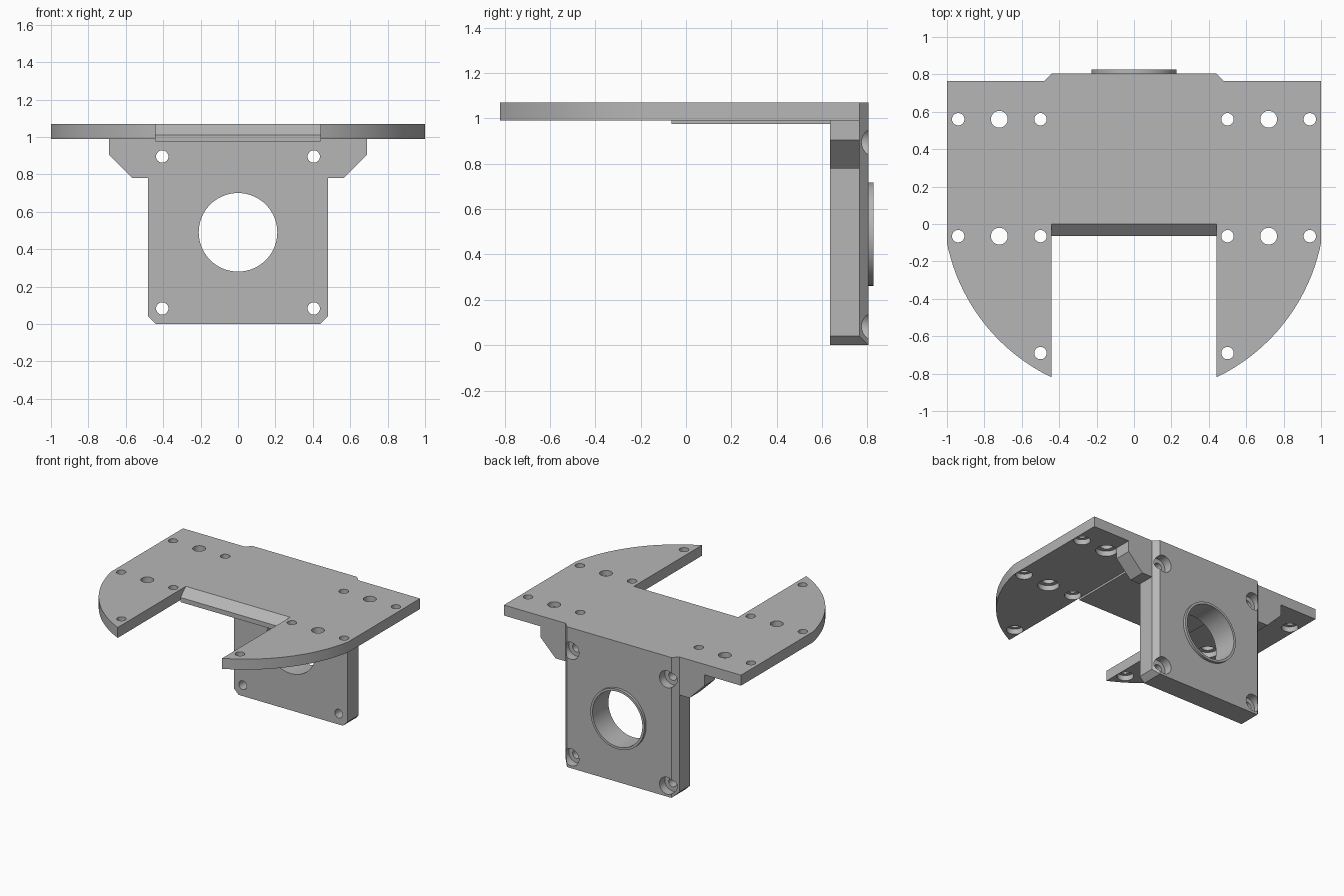
import bpy, bmesh, math
from mathutils import Vector

cube = bpy.data.objects.get("Cube")
if cube:
    bpy.data.objects.remove(cube, do_unlink=True)

grey = bpy.data.materials.new("light grey")
grey.use_nodes = True
COLOR = (0.47, 0.47, 0.47, 1)
grey.diffuse_color = COLOR
grey.node_tree.nodes["Principled BSDF"].inputs["Base Color"].default_value = COLOR

# A profile point (u, v) at depth t, for each extrusion axis
PLACE = {"x": lambda u, v, t: Vector((t, u, v)),
         "y": lambda u, v, t: Vector((u, t, v)),
         "z": lambda u, v, t: Vector((u, v, t))}


def loft(bm, rings):
    """Closed solid through rings of equal point count."""
    rows = [[bm.verts.new(p) for p in ring] for ring in rings]
    n = len(rows[0])
    for a, b in zip(rows, rows[1:]):
        for i in range(n):
            j = (i + 1) % n
            bm.faces.new((a[i], a[j], b[j], b[i]))
    bm.faces.new(rows[0])
    bm.faces.new(rows[-1])


def prism(bm, axis, points, start, end):
    loft(bm, [[PLACE[axis](u, v, t) for u, v in points] for t in (start, end)])


def stepped(bm, axis, centre, steps, sides=40):
    """Round solid with (radius, depth) steps along the axis."""
    turn = [2 * math.pi * i / sides for i in range(sides)]
    loft(bm, [[PLACE[axis](centre[0] + r * math.cos(a), centre[1] + r * math.sin(a), t)
               for a in turn] for r, t in steps])


def finish(name, bm):
    bmesh.ops.recalc_face_normals(bm, faces=bm.faces)
    mesh = bpy.data.meshes.new(name)
    bm.to_mesh(mesh)
    bm.free()
    mesh.materials.append(grey)
    obj = bpy.data.objects.new(name, mesh)
    bpy.context.collection.objects.link(obj)
    return obj


def activate(obj):
    bpy.ops.object.select_all(action="DESELECT")
    obj.select_set(True)
    bpy.context.view_layer.objects.active = obj


def cut(obj, bm):
    cutter = finish("cutter", bm)
    cutter.hide_render = True
    mod = obj.modifiers.new("cut", "BOOLEAN")
    mod.operation = "DIFFERENCE"
    mod.solver = "EXACT"
    mod.object = cutter
    activate(obj)
    bpy.ops.object.modifier_apply(modifier=mod.name)
    bpy.data.objects.remove(cutter, do_unlink=True)


def both_sides(half):
    return half + [(-u, v) for u, v in reversed(half)]


TOP, UNDER = 1.07, 0.99
FRONT, STEP, BACK = 0.635, 0.765, 0.805
SLOT, WIDE = 0.44, 0.48
BORE_Z = 0.49

# Top plate: rounded front arms, slot between them, small step at the back
arc_r, arc_y = 1.02, 0.10
a0, a1 = math.acos(SLOT / arc_r), math.acos(1 / arc_r)
arc = [(arc_r * math.cos(a0 + (a1 - a0) * i / 28),
        arc_y - arc_r * math.sin(a0 + (a1 - a0) * i / 28)) for i in range(29)]
half = [(SLOT, 0)] + arc + [(1, STEP), (WIDE, STEP), (SLOT, BACK)]
bm = bmesh.new()
prism(bm, "z", both_sides(half), UNDER, TOP)
plate = finish("top_plate", bm)

# Plate screw holes, counterbored from below
bm = bmesh.new()
small = [(x, y) for x in (0.5, 0.94) for y in (0.56, -0.065)] + [(0.5, -0.69)]
large = [(0.72, 0.56), (0.72, -0.065)]
for holes, r, wide in ((small, 0.033, 0.058), (large, 0.045, 0.075)):
    for x, y in holes:
        for side in (1, -1):
            stepped(bm, "z", (side * x, y),
                    [(wide, 0.9), (wide, 1.03), (r, 1.03), (r, 1.2)])
cut(plate, bm)

# Sloped lip in the slot, continuing as a thin pad under the plate
bm = bmesh.new()
prism(bm, "x", [(0, TOP), (-0.065, 1.01), (-0.065, 0.975), (FRONT, 0.975),
                (FRONT, UNDER), (0, UNDER)], -SLOT, SLOT)
lip = finish("slot_lip", bm)

# Upright mounting plate with chamfered back edges
bm = bmesh.new()
prism(bm, "z", both_sides([(WIDE, FRONT), (WIDE, STEP), (SLOT, BACK)]), 0, UNDER)
upright = finish("upright_plate", bm)

# Chamfered bottom corners, bore and counterbored bolt holes
bm = bmesh.new()
for side in (1, -1):
    prism(bm, "y", [(side * 0.42, -0.02), (side * 0.5, 0.06), (side * 0.5, -0.02)], 0.5, 0.9)
    for z in (0.895, 0.083):
        stepped(bm, "y", (side * 0.405, z),
                [(0.033, 0.5), (0.033, 0.74), (0.065, 0.74), (0.065, 0.9)])
stepped(bm, "y", (0, BORE_Z), [(0.21, 0.5), (0.21, 0.9)], 72)
cut(upright, bm)

# Raised ring around the bore
bm = bmesh.new()
stepped(bm, "y", (0, BORE_Z), [(0.228, BACK), (0.228, 0.826)], 72)
ring = finish("bore_ring", bm)
bm = bmesh.new()
stepped(bm, "y", (0, BORE_Z), [(0.21, 0.5), (0.21, 0.9)], 72)
cut(ring, bm)

# Side gussets under the plate
parts = [plate, lip, upright, ring]
for side, name in ((1, "left_gusset"), (-1, "right_gusset")):
    bm = bmesh.new()
    shape = [(WIDE, UNDER), (0.69, UNDER), (0.69, 0.905), (0.565, 0.78), (WIDE, 0.78)]
    prism(bm, "y", [(side * u, v) for u, v in shape], FRONT, STEP)
    parts.append(finish(name, bm))

for obj in parts:
    activate(obj)
    bpy.ops.object.shade_smooth_by_angle(angle=math.radians(30))
